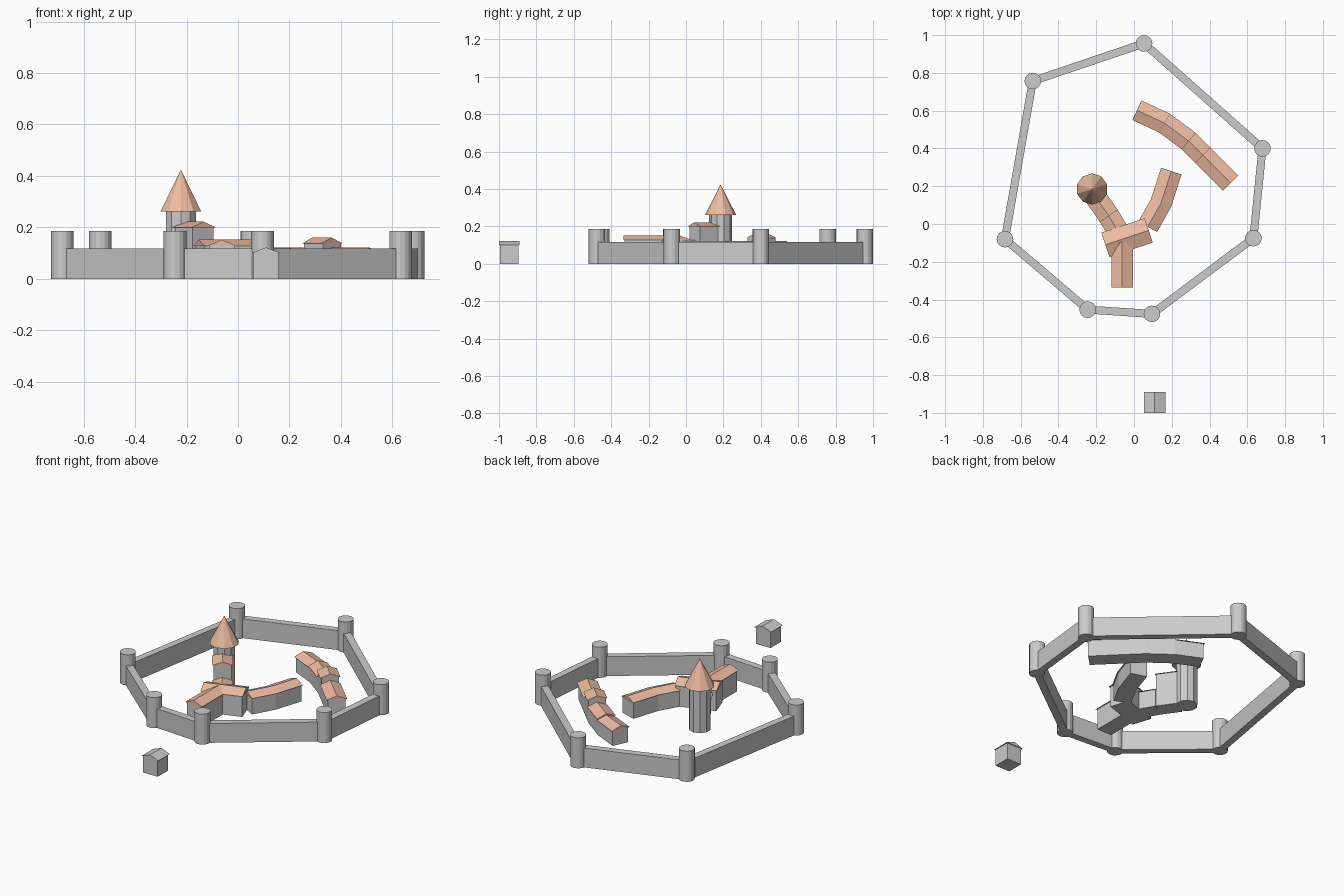
import bpy, math
from mathutils import Vector

if "Cube" in bpy.data.objects:
    bpy.data.objects.remove(bpy.data.objects["Cube"])

orange = bpy.data.materials.new("roof_orange")
orange.diffuse_color = (0.86, 0.5, 0.36, 1)
orange.use_nodes = True
orange.node_tree.nodes["Principled BSDF"].inputs["Base Color"].default_value = orange.diffuse_color


def mesh_object(name, verts, faces, mat=None):
    me = bpy.data.meshes.new(name)
    me.from_pydata(verts, [], faces)
    ob = bpy.data.objects.new(name, me)
    bpy.context.collection.objects.link(ob)
    if mat:
        me.materials.append(mat)
    return ob


def prism(name, a, b, na, nb, profile, mat=None):
    """Sweep a (side, z) profile from a to b, with mitred end directions na, nb."""
    n = len(profile)
    verts = [(*(p + m * s), z) for p, m in ((a, na), (b, nb)) for s, z in profile]
    faces = [tuple(range(n))[::-1], tuple(range(n, 2 * n))]
    faces += [(i, (i + 1) % n, (i + 1) % n + n, i + n) for i in range(n)]
    return mesh_object(name, verts, faces, mat)


def wing(name, pts, eaves, body=0.049, over=0.057, rise=0.022, mat=orange):
    """Row of mitred houses along a path, each with its own eave height."""
    pts = [Vector(p) for p in pts]
    dirs = [(q - p).normalized() for p, q in zip(pts, pts[1:])]
    sides = []
    for i in range(len(pts)):
        d0, d1 = dirs[max(i - 1, 0)], dirs[min(i, len(dirs) - 1)]
        d = (d0 + d1).normalized()
        sides.append(Vector((d.y, -d.x)) / d.dot(d1))
    for i, h in enumerate(eaves):
        seg = (pts[i], pts[i + 1], sides[i], sides[i + 1])
        prism(f"{name}_body_{i + 1}", *seg, [(-body, 0), (body, 0), (body, h), (-body, h)])
        # roof overhangs past the ends a little
        d = dirs[i] * 0.005
        a = pts[i] - d if i == 0 else pts[i]
        b = pts[i + 1] + d if i == len(eaves) - 1 else pts[i + 1]
        prism(f"{name}_roof_{i + 1}", a, b, seg[2], seg[3],
              [(-over, h), (over, h), (0, h + rise)], mat)


def cylinder(name, x, y, r, h, sides, z=0, r2=None, mat=None):
    bpy.ops.mesh.primitive_cone_add(vertices=sides, radius1=r, radius2=r if r2 is None else r2,
                                    depth=h, location=(x, y, z + h / 2))
    ob = bpy.context.object
    ob.name = name
    if mat:
        ob.data.materials.append(mat)
    return ob


# Ring wall with round towers at its corners
corners = [(0.053, 0.956), (0.68, 0.40), (0.632, -0.075), (0.095, -0.476),
           (-0.245, -0.453), (-0.683, -0.08), (-0.536, 0.757)]
for i, c in enumerate(corners):
    cylinder(f"wall_tower_{i + 1}", *c, 0.044, 0.185, 16)
    a, b = Vector(c), Vector(corners[(i + 1) % len(corners)])
    d = (b - a).normalized()
    n = Vector((d.y, -d.x))
    prism(f"wall_{i + 1}", a, b, n, n, [(-.021, 0), (.021, 0), (.021, .117), (-.021, .117)])

# Main tower with pointed roof
cylinder("keep_tower", -0.222, 0.185, 0.061, 0.265, 10)
cylinder("keep_roof", -0.222, 0.185, 0.083, 0.162, 10, z=0.262, r2=0, mat=orange)

# Tall house beside the tower, then the low link to the hall
wing("tower_wing", [(-0.205, 0.145), (-0.136, 0.047)], [0.20])
wing("link_wing", [(-0.136, 0.047), (-0.075, -0.055)], [0.105])

# Central hall and south wing
wing("hall", [(-0.147, -0.109), (0.073, -0.035)], [0.127], body=0.06, over=0.068, rise=0.025)
wing("south_wing", [(-0.063, -0.33), (-0.063, -0.10)], [0.127], rise=0.025)

# Curved east wing
wing("east_wing", [(0.075, -0.01), (0.143, 0.111), (0.196, 0.275)], [0.1, 0.1])

# Curved row of houses of differing height in the north-east
wing("north_row", [(0.02, 0.60), (0.16, 0.535), (0.288, 0.440), (0.365, 0.363), (0.508, 0.22)],
     [0.092, 0.1, 0.138, 0.1])

# Grey hut outside the wall
wing("outer_hut", [(0.109, -0.995), (0.109, -0.895)], [0.1], mat=None)
